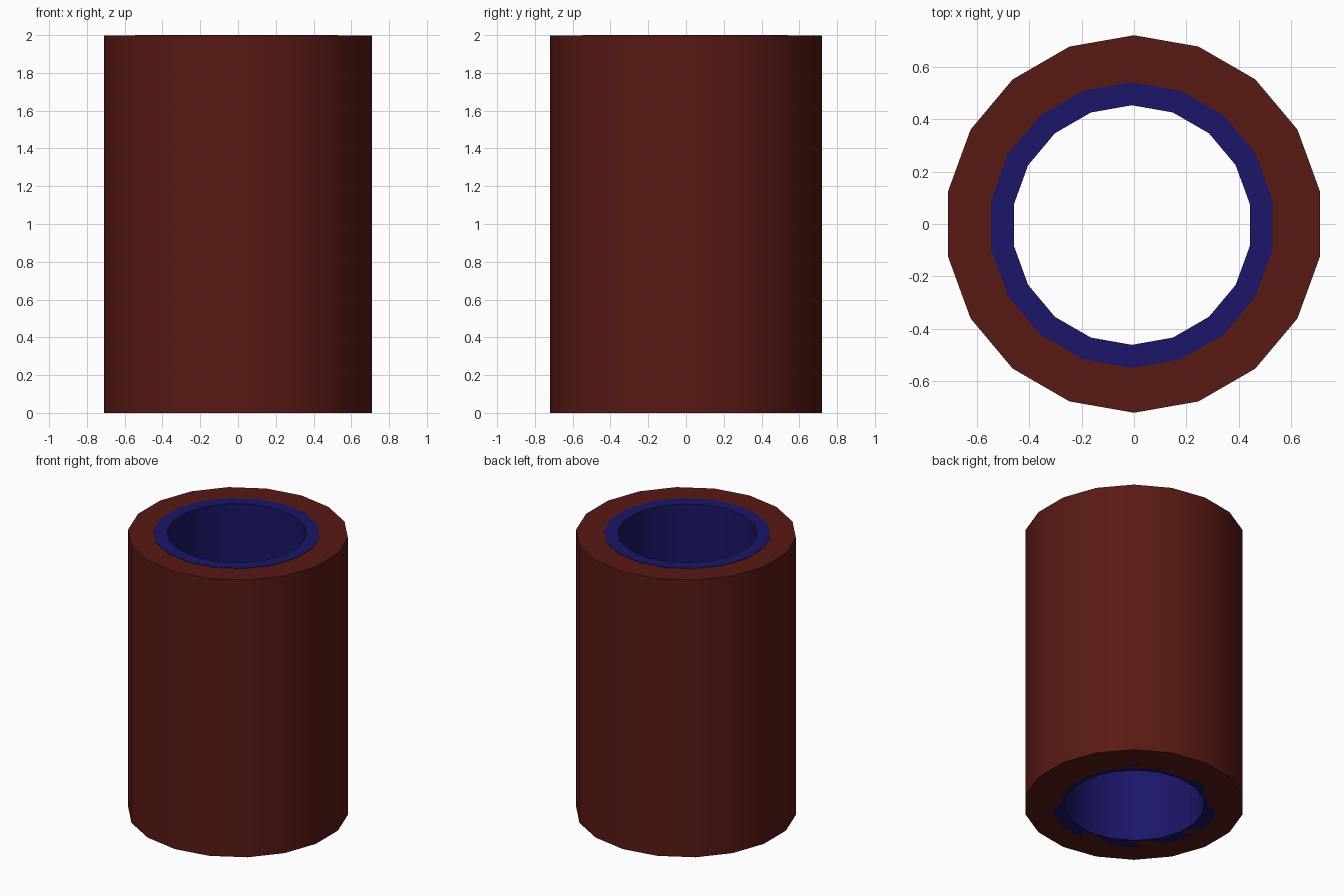
import bpy, bmesh
from math import sin, cos, tau, radians

if "Cube" in bpy.data.objects:
    bpy.data.objects.remove(bpy.data.objects["Cube"])

SIDES = 18


def tube(name, r_out, r_in, z0, z1, centre, colour):
    """Hollow 18-sided cylinder with a vertex on the +y axis."""
    bm = bmesh.new()
    profile = [(r_out, z0), (r_out, z1), (r_in, z1), (r_in, z0)]
    rings = [[bm.verts.new((r * sin(tau * i / SIDES), r * cos(tau * i / SIDES), z))
              for i in range(SIDES)] for r, z in profile]
    for k in range(4):
        a, b = rings[k], rings[(k + 1) % 4]
        for i in range(SIDES):
            j = (i + 1) % SIDES
            bm.faces.new((a[i], a[j], b[j], b[i]))
    bmesh.ops.recalc_face_normals(bm, faces=bm.faces)
    mesh = bpy.data.meshes.new(name)
    bm.to_mesh(mesh)
    bm.free()
    obj = bpy.data.objects.new(name, mesh)
    obj.location = (*centre, 0)
    bpy.context.collection.objects.link(obj)
    mat = bpy.data.materials.new(name + "_colour")
    mat.diffuse_color = colour
    mat.use_nodes = True
    mat.node_tree.nodes["Principled BSDF"].inputs["Base Color"].default_value = mat.diffuse_color
    mesh.materials.append(mat)
    # smooth round the walls, sharp at the rims
    bpy.ops.object.select_all(action='DESELECT')
    obj.select_set(True)
    bpy.context.view_layer.objects.active = obj
    bpy.ops.object.shade_smooth_by_angle(angle=radians(30))
    return obj


# Thick red outer sleeve
tube("outer_sleeve", 0.72, 0.48, 0.0, 1.997, (0, 0), (0.10, 0.01, 0.007, 1))
# Blue inner lining, slightly off centre and a hair proud of the top
tube("inner_lining", 0.545, 0.457, 0.0, 2.0, (-0.008, -0.004), (0.011, 0.008, 0.14, 1))
